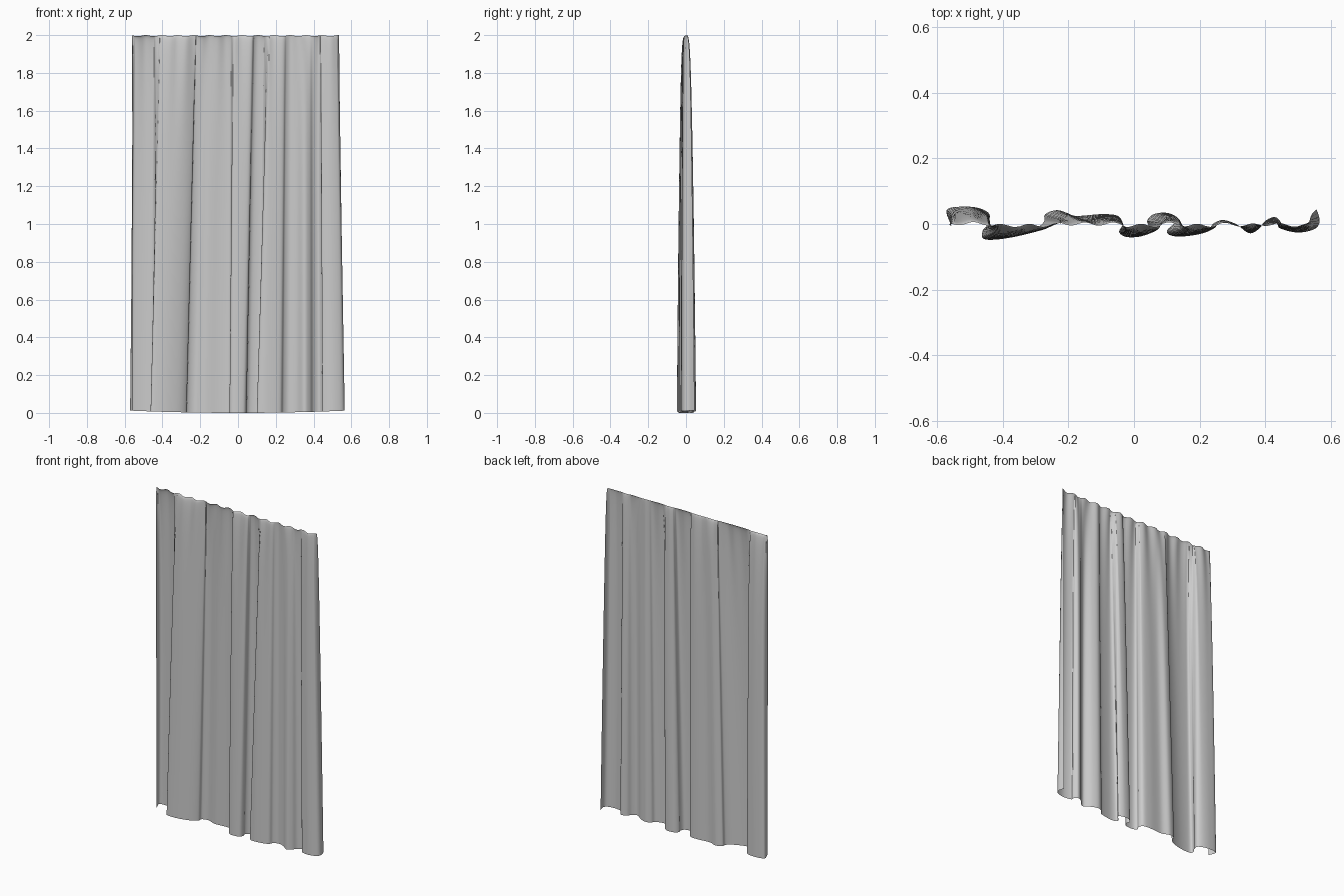
import bpy
import bmesh
import math
from mathutils import Vector

cube = bpy.data.objects.get("Cube")
if cube:
    bpy.data.objects.remove(cube, do_unlink=True)

ROWS, STEPS, HEIGHT = 36, 6, 2.0

# Hem line of the cloth, seen from above, in hundredths
HEM = [(-55.5, -0.5), (-57, 4.3), (-52, 5.3), (-47, 4.8), (-44, 3), (-44.5, 0),
       (-46, -2), (-46, -4.3), (-43, -4.8), (-37, -4), (-31, -2), (-27.5, 0.5),
       (-27, 3), (-23, 4.2), (-18, 2.5), (-10, 3), (-5, 2.5), (-3.5, 0),
       (-4.5, -2.5), (-2, -4), (3, -3.5), (4.5, -1), (4, 1), (6, 3), (10, 3.4),
       (13, 2), (12, 0), (10, -2), (11, -3.4), (15, -3.8), (22, -2.5), (24, 0),
       (27, 1.2), (31, 0), (35, -2.8), (38, -1.5), (40, 1), (43, 2.1), (45, 0),
       (45, -1.5), (50, -2.6), (55, -1.5), (56.5, 1), (55.5, 4.5)]

# Sideways drift of the folds between hem and rim, in hundredths
DRIFT = [(-57, 1), (-46, 2), (-40, 7), (-27, 5), (-4, 1), (5, 4), (10, 4),
         (20, 2), (35, 0), (57, -3)]


def smooth_curve(points, steps):
    """Spline running through every control point."""
    p = [Vector(q) * 0.01 for q in points]
    p = [p[0]] + p + [p[-1]]
    out = []
    for a, b, c, d in zip(p, p[1:], p[2:], p[3:]):
        for k in range(steps):
            t = k / steps
            out.append(b + 0.5 * t * (c - a + t * (2 * a - 5 * b + 4 * c - d
                                                  + t * (3 * (b - c) + d - a))))
    return out + [p[-1]]


def drift(x):
    for (a, u), (b, v) in zip(DRIFT, DRIFT[1:]):
        if x * 100 <= b:
            t = max(0, (x * 100 - a) / (b - a))
            return 0.01 * (u + (v - u) * t * t * (3 - 2 * t))
    return 0.01 * DRIFT[-1][1]


# Hem and the flattened, gathered rim
hem = smooth_curve(HEM, STEPS)
rim = [x + drift(x) for x in sorted(p.x for p in hem)]

# Cloth sheet: rows of points from hem to rim, closer together near the rim
bm = bmesh.new()
rows = []
for r in range(ROWS + 1):
    t = 1 - (1 - r / ROWS) ** 2
    depth = max(0.06, (1 - t) ** 0.33)
    row = []
    for p, top_x in zip(hem, rim):
        pleat = math.sin(top_x * math.tau / 0.085)
        x = p.x + (top_x - p.x) * t
        y = p.y * depth + 0.005 * pleat * t ** 6 - 0.002 * t
        base = 0.012 * abs(p.x / 0.57) ** 2
        z = base + (HEIGHT - base) * t - 0.003 * (1 - pleat) * t ** 20
        row.append(bm.verts.new((x, y, z)))
    rows.append(row)
for low, high in zip(rows, rows[1:]):
    for i in range(len(low) - 1):
        bm.faces.new((low[i], low[i + 1], high[i + 1], high[i]))

mesh = bpy.data.meshes.new("curtain_cloth")
bm.to_mesh(mesh)
bm.free()
curtain = bpy.data.objects.new("curtain_cloth", mesh)
bpy.context.collection.objects.link(curtain)

# Plain grey fabric
fabric = bpy.data.materials.new("grey_fabric")
fabric.use_nodes = True
grey = (0.6, 0.6, 0.6, 1)
fabric.diffuse_color = grey
fabric.node_tree.nodes["Principled BSDF"].inputs["Base Color"].default_value = grey
mesh.materials.append(fabric)

bpy.context.view_layer.objects.active = curtain
curtain.select_set(True)
bpy.ops.object.shade_smooth_by_angle(angle=math.radians(60))
